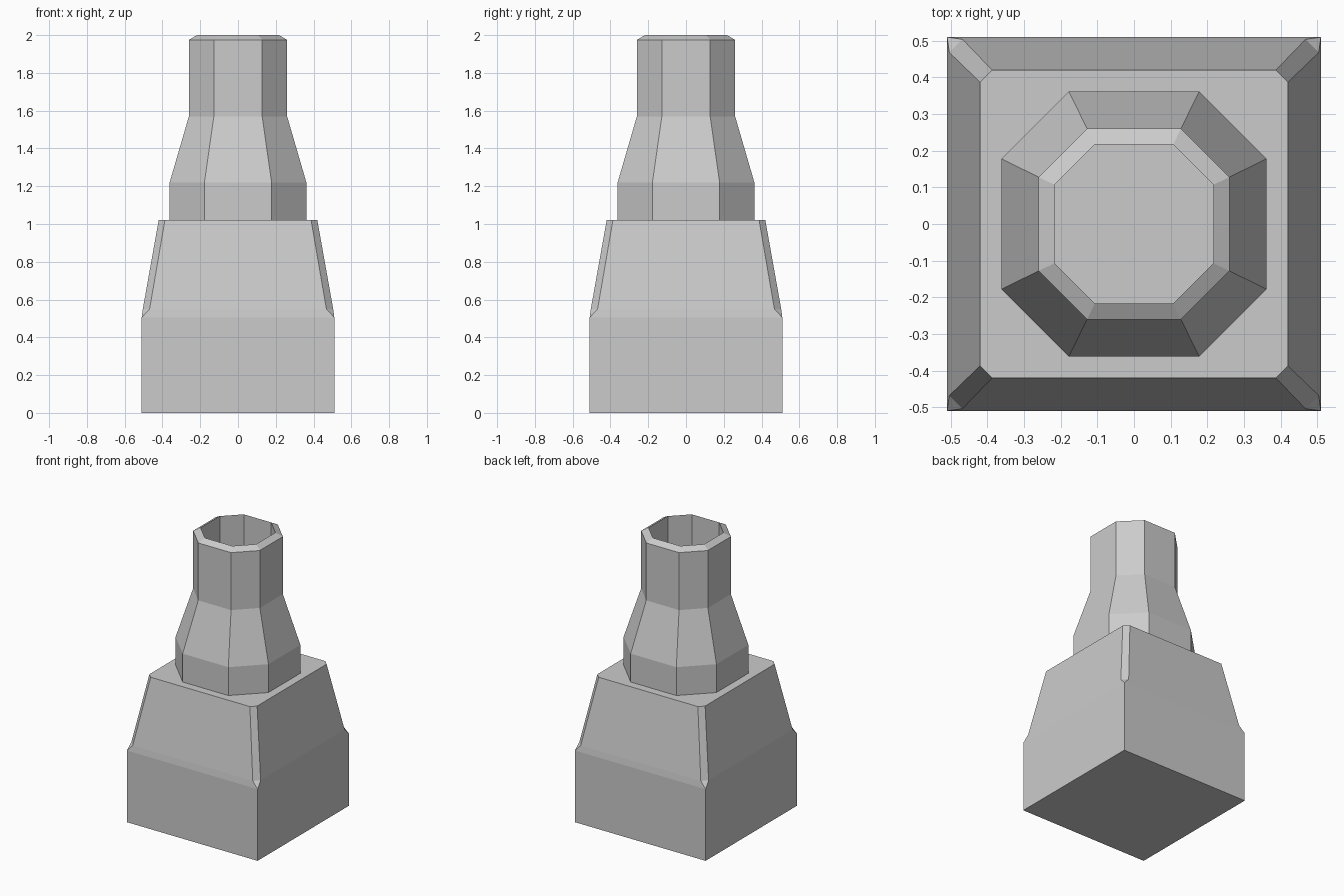
import bpy, bmesh

if "Cube" in bpy.data.objects:
    bpy.data.objects.remove(bpy.data.objects["Cube"])


def ring(half, flat, z):
    """Square of half-width `half` with corners cut; `flat` is half the straight side."""
    h, f = half, flat
    return [(f, -h, z), (h, -f, z), (h, f, z), (f, h, z),
            (-f, h, z), (-h, f, z), (-h, -f, z), (-f, -h, z)]


def loft(name, profile):
    """Stack eight-point rings, bridge them and cap both ends."""
    bm = bmesh.new()
    rings = [[bm.verts.new(p) for p in ring(*row)] for row in profile]
    for a, b in zip(rings, rings[1:]):
        for i in range(8):
            j = (i + 1) % 8
            bm.faces.new((a[i], a[j], b[j], b[i]))
    bm.faces.new(rings[0][::-1])
    bm.faces.new(rings[-1])
    # rings without a corner cut collapse to four points
    bmesh.ops.remove_doubles(bm, verts=bm.verts, dist=0.0005)
    bmesh.ops.recalc_face_normals(bm, faces=bm.faces)
    mesh = bpy.data.meshes.new(name)
    bm.to_mesh(mesh)
    bm.free()
    obj = bpy.data.objects.new(name, mesh)
    bpy.context.collection.objects.link(obj)
    return obj


# Square base: block, thin band, tapered top with chamfered corners
loft("base", [(0.51, 0.51, 0.0), (0.51, 0.51, 0.505),
              (0.504, 0.468, 0.55), (0.42, 0.387, 1.02)])

# Eight-sided pipe: collar, taper, neck, bevelled lip, then hollow inside
loft("pipe", [(0.362, 0.178, 1.02), (0.362, 0.178, 1.22),
              (0.26, 0.128, 1.57), (0.26, 0.128, 1.975),
              (0.217, 0.107, 2.0), (0.217, 0.107, 1.57)])
